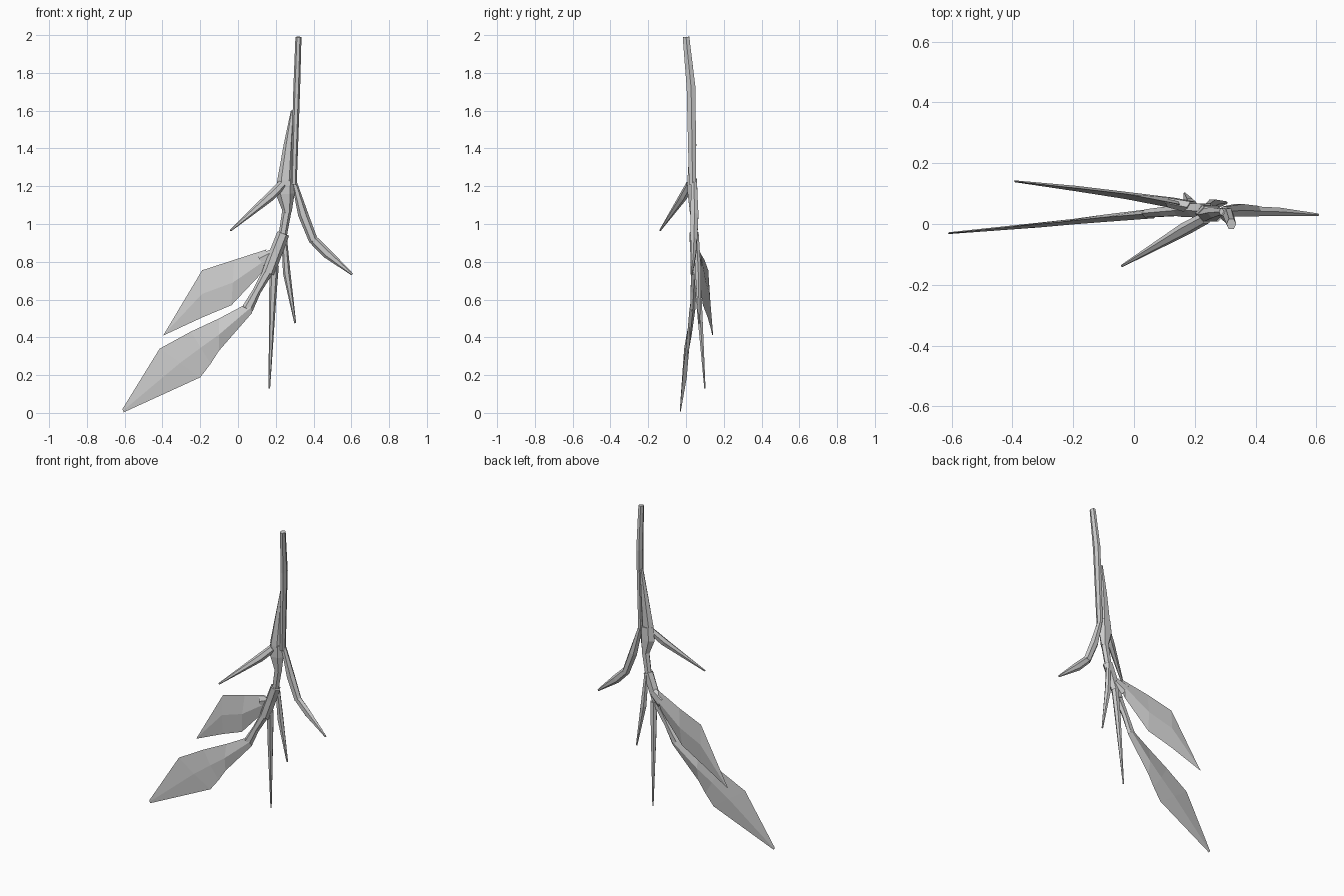
import bpy, bmesh, math
from mathutils import Vector


def loft(name, rings):
    """Join equal-sized rings of points into a closed flat-shaded solid."""
    bm = bmesh.new()
    loops = [[bm.verts.new(p) for p in r] for r in rings]
    n = len(loops[0])
    for a, b in zip(loops, loops[1:]):
        for i in range(n):
            j = (i + 1) % n
            bm.faces.new((a[i], a[j], b[j], b[i]))
    bm.faces.new(loops[0][::-1])
    bm.faces.new(loops[-1])
    bmesh.ops.recalc_face_normals(bm, faces=bm.faces)
    me = bpy.data.meshes.new(name)
    bm.to_mesh(me)
    bm.free()
    ob = bpy.data.objects.new(name, me)
    bpy.context.collection.objects.link(ob)
    return ob


def twig(name, path, sides=6):
    """Tapered tube; each path point is (x, y, z, half width, half depth)."""
    pts = [Vector(p[:3]) for p in path]
    rings = []
    for i, p in enumerate(path):
        t = (pts[min(i + 1, len(pts) - 1)] - pts[max(i - 1, 0)]).normalized()
        u = t.cross(Vector((0, 1, 0))).normalized()
        v = t.cross(u)
        angles = [2 * math.pi * k / sides for k in range(sides)]
        rings.append([pts[i] + u * (p[3] * math.cos(a)) + v * (p[4] * math.sin(a))
                      for a in angles])
    return loft(name, rings)


def leaf(name, ribs):
    """Thin blade; each rib is (upper x, upper z, lower x, lower z, y upper, y lower, half thickness)."""
    rings = []
    for ux, uz, lx, lz, yu, yl, h in ribs:
        a, b = Vector((ux, yu, uz)), Vector((lx, yl, lz))
        m, off = (a + b) / 2, Vector((0, h, 0))
        rings.append([a, m - off, b, m + off])
    return loft(name, rings)


# Main stem
twig("upper_stem", [(.32, 0, 1.99, .016, .02), (.311, .027, 1.72, .018, .027),
                    (.295, .035, 1.21, .016, .022)])
twig("stem_sheath", [(.288, .04, 1.60, .008, .012), (.268, .037, 1.42, .026, .02),
                     (.25, .03, 1.23, .042, .026)])
twig("upper_node", [(.255, .033, 1.24, .046, .028), (.25, .035, 1.16, .05, .03),
                    (.262, .04, 1.06, .022, .022)])
twig("middle_stem", [(.262, .04, 1.09, .025, .022), (.235, .045, .93, .022, .02)])
twig("lower_node", [(.24, .042, .95, .033, .028), (.205, .045, .86, .034, .026),
                    (.16, .045, .74, .034, .024)])

# Side branches at the upper node
twig("left_twig", [(.235, .02, 1.21, .024, .02), (.17, -.015, 1.145, .025, .022),
                   (-.04, -.138, .965, .005, .004)])
twig("right_twig", [(.298, .042, 1.22, .014, .018), (.345, .045, 1.05, .027, .024),
                    (.40, .042, .91, .024, .02)])
twig("right_twig_end", [(.395, .042, .92, .024, .018), (.47, .04, .845, .026, .016),
                        (.605, .03, .733, .006, .005)])

# Hanging spikes
twig("short_spike", [(.243, .055, .95, .014, .014), (.258, .065, .74, .02, .018),
                     (.303, .07, .475, .005, .005)])
twig("long_spike", [(.192, .055, .78, .024, .02), (.183, .068, .60, .019, .018),
                    (.166, .1, .13, .004, .004)])

# Upper leaf with its stalk
twig("upper_leaf_stalk", [(.19, .055, .84, .03, .022), (.125, .07, .80, .045, .018)])
leaf("upper_leaf", [(.15, .865, .13, .745, .065, .07, .018),
                    (-.02, .81, -.035, .57, .098, .09, .012),
                    (-.19, .755, -.19, .505, .118, .115, .009),
                    (-.39, .42, -.395, .41, .14, .141, .003)])

# Lower leaf with its stalk
twig("lower_leaf_stalk", [(.165, .045, .76, .028, .02), (.10, .04, .645, .022, .018),
                          (.05, .035, .55, .03, .015)])
leaf("lower_leaf", [(.06, .585, .075, .53, .035, .035, .016),
                    (-.10, .50, -.10, .33, .022, .015, .012),
                    (-.25, .43, -.145, .26, .006, .01, .009),
                    (-.415, .34, -.20, .188, -.01, .004, .008),
                    (-.612, .02, -.605, .003, -.03, -.03, .003)])
